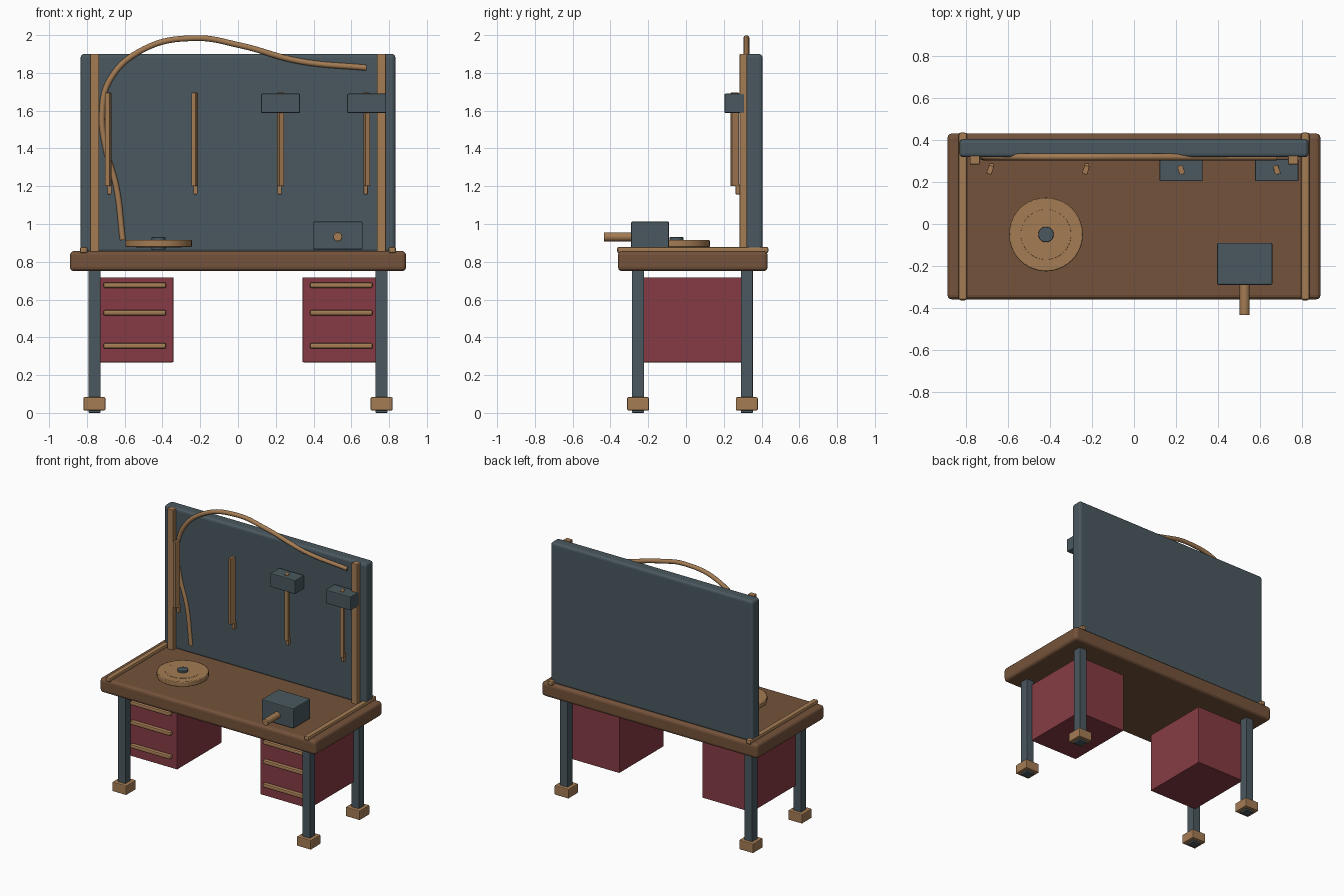
import bpy, math

if "Cube" in bpy.data.objects:
    bpy.data.objects.remove(bpy.data.objects["Cube"])


def material(name, rgb):
    m = bpy.data.materials.new(name)
    m.diffuse_color = (*rgb, 1)
    m.use_nodes = True
    m.node_tree.nodes["Principled BSDF"].inputs["Base Color"].default_value = m.diffuse_color
    return m


SLATE = material("slate steel", (0.068, 0.098, 0.115))
BROWN = material("brown wood", (0.175, 0.086, 0.043))
TAN = material("tan wood", (0.37, 0.2, 0.088))
RED = material("red drawer paint", (0.24, 0.044, 0.058))


def finish(o, name, mat, bevel=0, segments=2):
    o.name = name
    o.data.materials.append(mat)
    if bevel:
        b = o.modifiers.new("Bevel", 'BEVEL')
        b.width, b.segments = bevel, segments
        b.limit_method = 'ANGLE'
    return o


def box(name, mat, x, y, z, bevel=0.004, turn=0, segments=2):
    """Box from (low, high) ranges on each axis, turned about its own z."""
    bpy.ops.mesh.primitive_cube_add(size=1, location=[sum(r) / 2 for r in (x, y, z)],
                                    rotation=(0, 0, turn))
    o = bpy.context.object
    o.scale = [r[1] - r[0] for r in (x, y, z)]
    bpy.ops.object.transform_apply(location=False, rotation=False, scale=True)
    return finish(o, name, mat, bevel, segments)


def cylinder(name, mat, r, depth, loc, rot=(0, 0, 0), bevel=0.003, sides=32):
    bpy.ops.mesh.primitive_cylinder_add(vertices=sides, radius=r, depth=depth,
                                        location=loc, rotation=rot)
    o = bpy.context.object
    bpy.ops.object.shade_smooth_by_angle(angle=math.radians(35))
    return finish(o, name, mat, bevel)


def span(s, a, b):
    return tuple(sorted((s * a, s * b)))


# Worktop and back panel
box("worktop", BROWN, (-0.89, 0.89), (-0.36, 0.432), (0.75, 0.857), 0.022, segments=3)
box("back_panel", SLATE, (-0.833, 0.833), (0.319, 0.405), (0.85, 1.9), 0.018, segments=3)

for s, side in ((-1, "left"), (1, "right")):
    # Panel uprights and worktop edge rails
    box(side + "_upright", TAN, span(s, 0.735, 0.783), (0.284, 0.325), (0.85, 1.9))
    box(side + "_edge_rail", TAN, span(s, 0.797, 0.837), (-0.364, 0.436), (0.845, 0.879), 0.01)
    # Legs and feet
    for y, end in ((-0.254, "front"), (0.322, "back")):
        box(f"{end}_{side}_leg", SLATE, span(s, 0.728, 0.792), (y - 0.032, y + 0.032), (0, 0.77))
        box(f"{end}_{side}_foot", TAN, span(s, 0.702, 0.818), (y - 0.058, y + 0.058), (0.013, 0.083), 0.006)
    # Drawer cabinets and handles
    box(side + "_drawer_cabinet", RED, span(s, 0.342, 0.747), (-0.227, 0.296), (0.268, 0.718))
    for i, z in enumerate((0.355, 0.53, 0.676)):
        box(f"{side}_drawer_handle_{i + 1}", TAN, span(s, 0.38, 0.713), (-0.257, -0.222),
            (z - 0.015, z + 0.015), 0.01)

# Hanging tools: two plain handles and two hammers
for i, x in enumerate((-0.686, -0.23, 0.225, 0.681)):
    s = -1 if i < 2 else 1
    box(f"tool_handle_{i + 1}", TAN, (x - 0.0125, x + 0.0125), (0.237, 0.279), (1.2, 1.695),
        0.003, s * math.radians(18))
    box(f"tool_peg_{i + 1}", TAN, (x - s * 0.005 - 0.011, x - s * 0.005 + 0.011), (0.263, 0.29), (1.157, 1.21), 0.003)
    if i >= 2:
        box(f"hammer_head_{i - 1}", SLATE, (x - 0.103, x + 0.103), (0.204, 0.31), (1.588, 1.69), 0.005)

# Vise with its screw handle
box("vise_body", SLATE, (0.396, 0.66), (-0.29, -0.09), (0.865, 1.013), 0.006)
cylinder("vise_handle", TAN, 0.024, 0.19, (0.528, -0.34, 0.932), (math.pi / 2, 0, 0), sides=20)

# Coil disc with a centre hub
cylinder("coil_disc", TAN, 0.176, 0.038, (-0.42, -0.05, 0.896), bevel=0.005, sides=40)
cylinder("coil_inner_disc", TAN, 0.12, 0.04, (-0.42, -0.05, 0.8965), bevel=0.001, sides=40)
cylinder("coil_hub", SLATE, 0.037, 0.066, (-0.42, -0.05, 0.897), bevel=0.003, sides=24)

# Hose arching over the panel
path = [(-0.61, 0.915), (-0.645, 1.2), (-0.7, 1.4), (-0.72, 1.58), (-0.68, 1.76),
        (-0.5, 1.925), (-0.225, 1.984), (0.01, 1.946), (0.325, 1.862), (0.68, 1.827)]
curve = bpy.data.curves.new("hose", 'CURVE')
curve.dimensions = '3D'
curve.bevel_depth, curve.bevel_resolution = 0.016, 3
curve.resolution_u, curve.use_fill_caps = 8, True
spline = curve.splines.new('BEZIER')
spline.bezier_points.add(len(path) - 1)
for p, (x, z) in zip(spline.bezier_points, path):
    p.co = (x, 0.32, z)
    p.handle_left_type = p.handle_right_type = 'AUTO'
hose = bpy.data.objects.new("hose", curve)
bpy.context.collection.objects.link(hose)
curve.materials.append(TAN)
